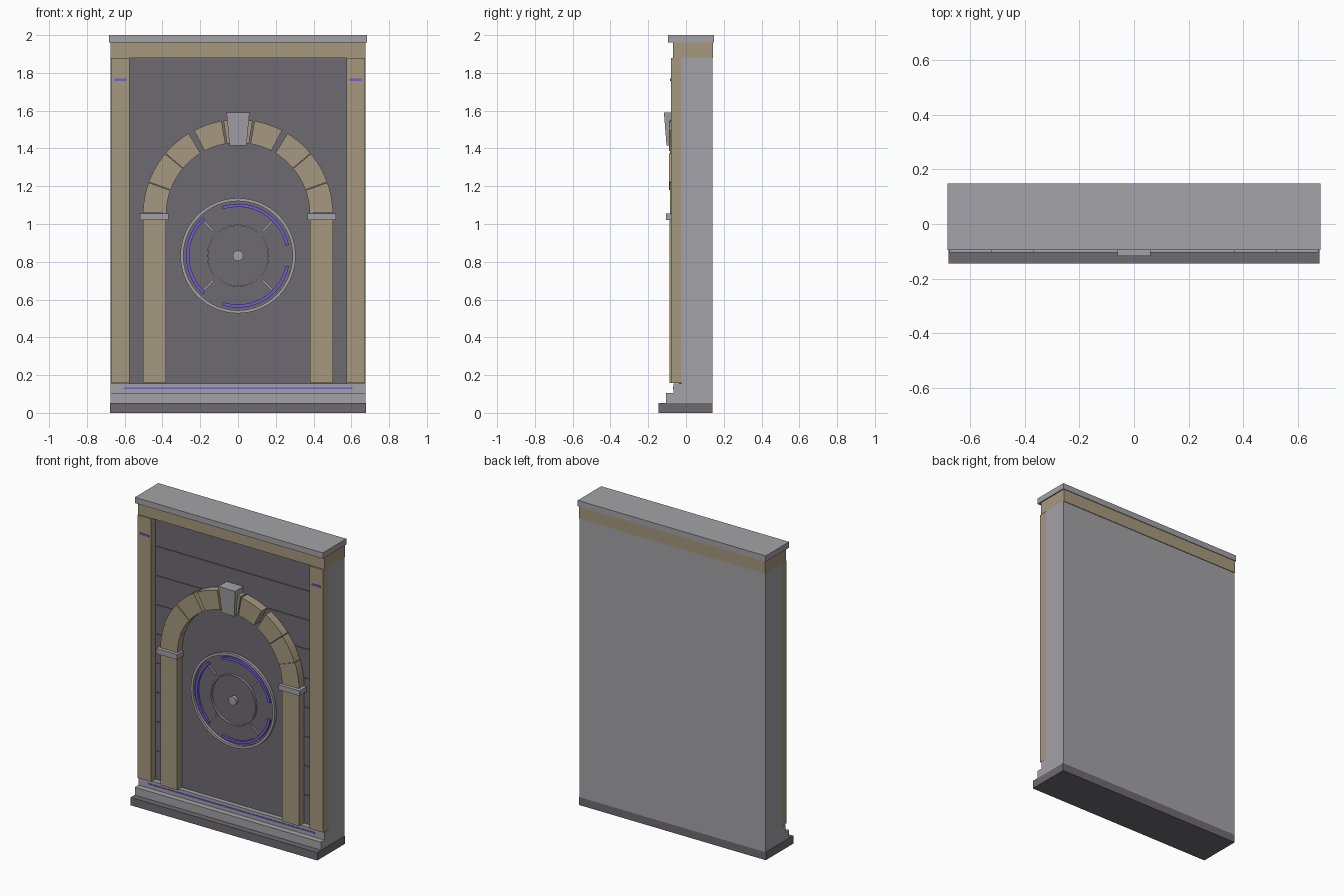
import bpy, bmesh, math
from math import sin, cos, radians

if "Cube" in bpy.data.objects:
    bpy.data.objects.remove(bpy.data.objects["Cube"])


def material(name, rgb):
    m = bpy.data.materials.new(name)
    m.diffuse_color = (*rgb, 1)
    m.use_nodes = True
    m.node_tree.nodes["Principled BSDF"].inputs["Base Color"].default_value = m.diffuse_color
    return m


LIGHT = material("light grey stone", (0.37, 0.36, 0.385))
DARK = material("dark grey stone", (0.155, 0.146, 0.165))
TAN = material("tan stone", (0.38, 0.315, 0.21))
GLOW = material("violet inlay", (0.165, 0.11, 0.64))


def finish(name, bm, mat):
    bmesh.ops.recalc_face_normals(bm, faces=bm.faces)
    me = bpy.data.meshes.new(name)
    bm.to_mesh(me)
    bm.free()
    me.materials.append(mat)
    ob = bpy.data.objects.new(name, me)
    bpy.context.collection.objects.link(ob)
    return ob


def prism(name, pts, y0, y1, mat):
    """Outline in x, z extruded from y0 (front) to y1 (back)."""
    bm = bmesh.new()
    a = [bm.verts.new((x, y0, z)) for x, z in pts]
    b = [bm.verts.new((x, y1, z)) for x, z in pts]
    bm.faces.new(a)
    bm.faces.new(b[::-1])
    for i in range(len(a)):
        j = (i + 1) % len(a)
        bm.faces.new((a[i], b[i], b[j], a[j]))
    return finish(name, bm, mat)


def box(name, x0, x1, y0, y1, z0, z1, mat):
    return prism(name, [(x0, z0), (x1, z0), (x1, z1), (x0, z1)], y0, y1, mat)


def sector(name, zc, r0, r1, a0, a1, y0, y1, n, mat):
    """Curved bar around (0, zc); a full turn gives a closed ring."""
    full = a1 - a0 >= 360
    bm = bmesh.new()
    rows = []
    for i in range(n if full else n + 1):
        t = radians(a0 + (a1 - a0) * i / n)
        rows.append([bm.verts.new((r * cos(t), y, zc + r * sin(t)))
                     for r, y in ((r0, y0), (r1, y0), (r1, y1), (r0, y1))])
    for i in range(n):
        p, q = rows[i], rows[(i + 1) % len(rows)]
        for k in range(4):
            bm.faces.new((p[k], p[(k + 1) % 4], q[(k + 1) % 4], q[k]))
    if not full:
        bm.faces.new(rows[0])
        bm.faces.new(rows[-1][::-1])
    return finish(name, bm, mat)


# Stepped base
box("plinth", -0.677, 0.677, -0.145, 0.14, 0, 0.052, DARK)
box("base_step_lower", -0.675, 0.675, -0.105, 0.14, 0.052, 0.104, LIGHT)
box("base_step_upper", -0.675, 0.675, -0.067, 0.14, 0.104, 0.155, LIGHT)
box("base_inlay", -0.605, 0.605, -0.07, -0.066, 0.126, 0.135, GLOW)

# Wall body with a coursed front
box("wall_body", -0.675, 0.675, -0.024, 0.14, 0.155, 1.88, LIGHT)
box("wall_backing", -0.576, 0.576, -0.027, -0.02, 0.155, 1.88, DARK)
COURSES = 9
step = (1.88 - 0.155) / COURSES
for i in range(COURSES):
    z = 0.155 + i * step
    box(f"wall_course_{i + 1}", -0.576, 0.576, -0.032, -0.025, z, z + step - 0.004, DARK)

# Entablature
box("frieze", -0.675, 0.675, -0.07, 0.144, 1.88, 1.962, TAN)
box("cornice", -0.682, 0.682, -0.095, 0.148, 1.962, 2.0, LIGHT)

# Arch dimensions
ZC, R_IN, R_OUT = 1.05, 0.38, 0.503

# Smooth panel inside the arch
arch = [(R_IN * 1.02 * cos(radians(t)), ZC + R_IN * 1.02 * sin(radians(t))) for t in range(0, 181, 10)]
prism("arch_panel", [(-0.388, 0.155), (0.388, 0.155)] + arch, -0.037, -0.025, DARK)

# Mirrored pilasters, columns, capitals and arch stones
for s, side in ((-1, "left"), (1, "right")):
    def sbox(name, x0, x1, *rest):
        box(f"{name}_{side}", min(s * x0, s * x1), max(s * x0, s * x1), *rest)
    sbox("pilaster", 0.575, 0.673, -0.08, -0.022, 0.157, 1.88, TAN)
    sbox("pilaster_inlay", 0.589, 0.655, -0.084, -0.079, 1.757, 1.77, GLOW)
    sbox("column", 0.381, 0.503, -0.087, -0.025, 0.157, 1.022, TAN)
    sbox("capital", 0.368, 0.52, -0.105, -0.025, 1.022, 1.055, LIGHT)
    for i, (a, b) in enumerate(((1, 19.7), (20.1, 39.8), (40.2, 58.6), (62.4, 80))):
        if s < 0:
            a, b = 180 - b, 180 - a
        front = -0.09 if i % 2 else -0.086
        sector(f"arch_stone_{side}_{i + 1}", ZC, R_IN, R_OUT, a, b, front, -0.025, 5, TAN)

# Crown stone behind the keystone
sector("arch_stone_crown", ZC, R_IN, R_OUT, 81.2, 98.8, -0.086, -0.025, 5, TAN)

# Keystone, leaning forward at the top
key = prism("keystone", [(-0.045, 1.415), (0.045, 1.415), (0.061, 1.59), (-0.061, 1.59)], -0.103, -0.02, LIGHT)
for v in key.data.vertices:
    if v.co.y < -0.05 and v.co.z > 1.5:
        v.co.y = -0.117

# Round emblem
ZE = 0.832
sector("emblem_outer_ring", ZE, 0.289, 0.305, 0, 360, -0.055, -0.03, 64, LIGHT)
sector("emblem_inner_ring", ZE, 0.158, 0.165, 0, 360, -0.05, -0.03, 48, LIGHT)
for k, mid in enumerate((60, 180, 300)):
    sector(f"emblem_inlay_{k + 1}", ZE, 0.258, 0.275, mid - 48, mid + 48, -0.052, -0.03, 20, GLOW)
for k, t in enumerate((45, 135, 225, 315)):
    c, n = cos(radians(t)), sin(radians(t))
    pts = [(r * c - w * n, ZE + r * n + w * c)
           for r, w in ((0.183, -0.005), (0.256, -0.005), (0.256, 0.005), (0.183, 0.005))]
    prism(f"emblem_spoke_{k + 1}", pts, -0.048, -0.03, LIGHT)
hub = [(0.028 * cos(math.tau * i / 20), ZE + 0.028 * sin(math.tau * i / 20)) for i in range(20)]
prism("emblem_hub", hub, -0.058, -0.03, LIGHT)
